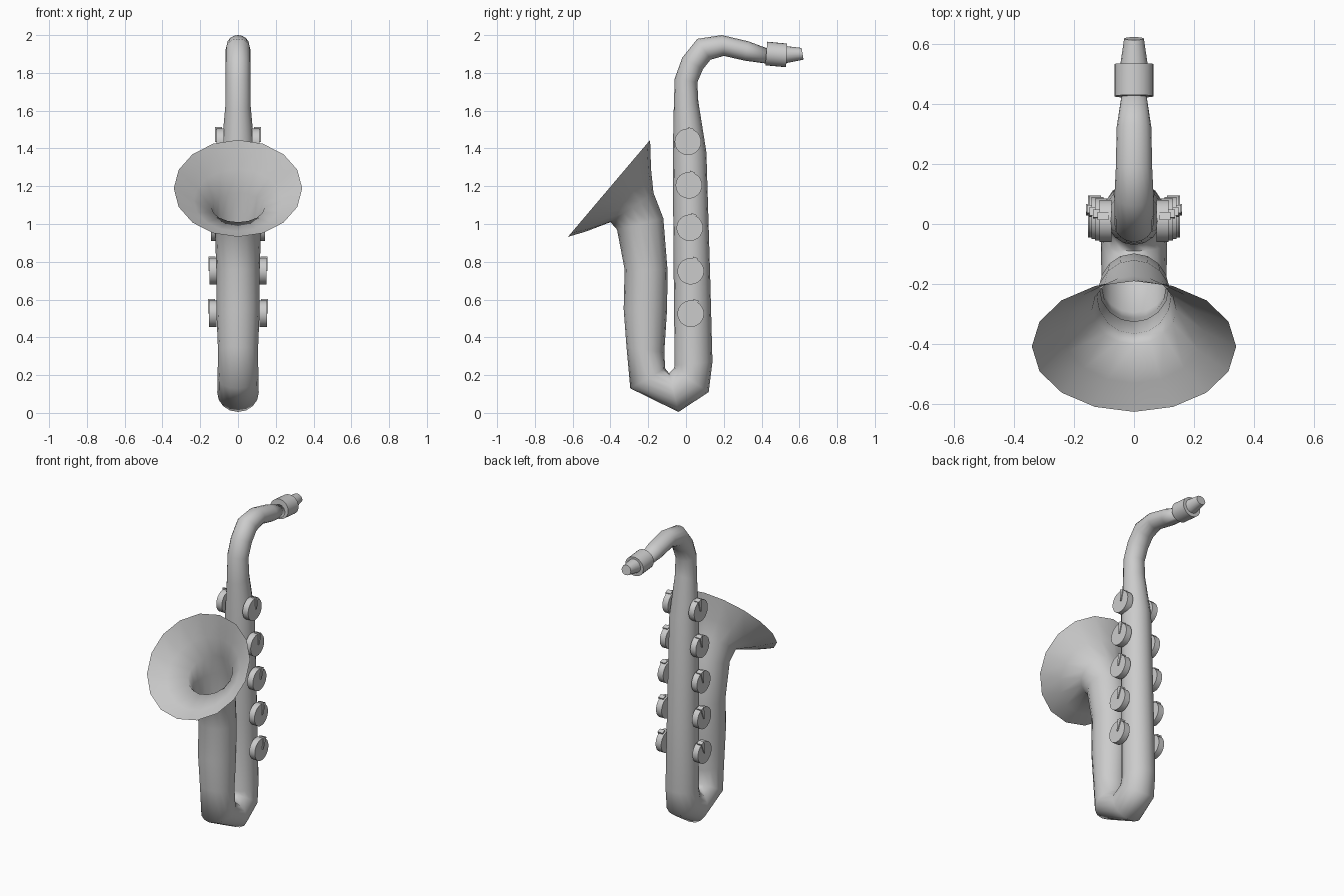
import bpy, bmesh, math
from mathutils import Vector

if "Cube" in bpy.data.objects:
    bpy.data.objects.remove(bpy.data.objects["Cube"])


def new_object(name, bm, smooth_angle):
    bmesh.ops.recalc_face_normals(bm, faces=bm.faces)
    mesh = bpy.data.meshes.new(name)
    bm.to_mesh(mesh)
    bm.free()
    ob = bpy.data.objects.new(name, mesh)
    bpy.context.collection.objects.link(ob)
    bpy.ops.object.select_all(action='DESELECT')
    ob.select_set(True)
    bpy.context.view_layer.objects.active = ob
    bpy.ops.object.shade_smooth_by_angle(angle=math.radians(smooth_angle))
    return ob


def loft(name, rings, sides=16, caps=(True, True), smooth_angle=40):
    """Each ring: two opposite side-view points (y, z, y, z) and half-width in x."""
    bm = bmesh.new()
    loops = []
    for ya, za, yb, zb, w in rings:
        a, b = Vector((0, ya, za)), Vector((0, yb, zb))
        c, r = (a + b) / 2, (a - b) / 2
        loop = []
        for i in range(sides):
            t = math.tau * i / sides
            loop.append(bm.verts.new(c + r * math.cos(t) + Vector((w * math.sin(t), 0, 0))))
        loops.append(loop)
    for p, q in zip(loops, loops[1:]):
        for i in range(sides):
            j = (i + 1) % sides
            bm.faces.new((p[i], p[j], q[j], q[i]))
    if caps[0]:
        bm.faces.new(loops[0])
    if caps[1]:
        bm.faces.new(loops[-1])
    return new_object(name, bm, smooth_angle)


# One continuous tube: neck, body, bow and open flared bell
loft("body_tube", [
    (.43, 1.93, .42, 1.85, .042),
    (.33, 1.967, .31, 1.865, .058),
    (.19, 2.0, .20, 1.89, .06),
    (.06, 1.98, .13, 1.87, .065),
    (-.02, 1.88, .09, 1.82, .065),
    (-.06, 1.77, .06, 1.75, .065),
    (-.065, 1.60, .065, 1.65, .067),
    (-.07, 1.36, .108, 1.38, .09),
    (-.065, .72, .128, .72, .097),
    (-.06, .25, .14, .27, .10),
    (-.065, .235, .12, .11, .105),
    (-.09, .21, -.04, .005, .11),
    (-.11, .235, -.295, .13, .108),
    (-.115, .32, -.315, .35, .106),
    (-.10, .55, -.33, .55, .115),
    (-.098, .76, -.325, .76, .115),
    (-.12, 1.03, -.365, .97, .123),
    (-.172, 1.165, -.40, 1.01, .14),
    (-.185, 1.29, -.53, .96, .235),
    (-.19, 1.445, -.625, .932, .34),
], caps=(True, False), smooth_angle=89)

# Mouthpiece collar and tapered tip
loft("mouthpiece_collar", [(.43, 1.965, .42, 1.84, .065),
                           (.535, 1.955, .53, 1.83, .065)], sides=24)
loft("mouthpiece_tip", [(.52, 1.943, .52, 1.85, .047),
                        (.612, 1.932, .622, 1.87, .033)], sides=16)


def prism(name, outline, x0, x1):
    """Extrude a (y, z) outline between two x positions."""
    bm = bmesh.new()
    a = [bm.verts.new((x0, y, z)) for y, z in outline]
    b = [bm.verts.new((x1, y, z)) for y, z in outline]
    n = len(outline)
    bm.faces.new(a)
    bm.faces.new(b)
    for i in range(n):
        j = (i + 1) % n
        bm.faces.new((a[i], a[j], b[j], b[i]))
    return new_object(name, bm, 30)


# Five key pads with wedge levers on each side of the body
keys = [(.01, 1.435, .115), (.015, 1.205, .13), (.02, .98, .142),
        (.025, .75, .15), (.025, .525, .153)]
for side, s in (("right", 1), ("left", -1)):
    for k, (y, z, x) in enumerate(keys, 1):
        circle = [(y + .07 * math.cos(math.tau * i / 32),
                   z + .07 * math.sin(math.tau * i / 32)) for i in range(32)]
        prism(f"key_pad_{side}_{k}", circle, s * (x - .04), s * x)
        lean = .003 * k
        wedge = [(y + .004, z), (y + lean, z + .078), (y + .027 + lean, z + .068), (y + .012, z)]
        prism(f"key_lever_{side}_{k}", wedge, s * (x - .03), s * (x + .006))
